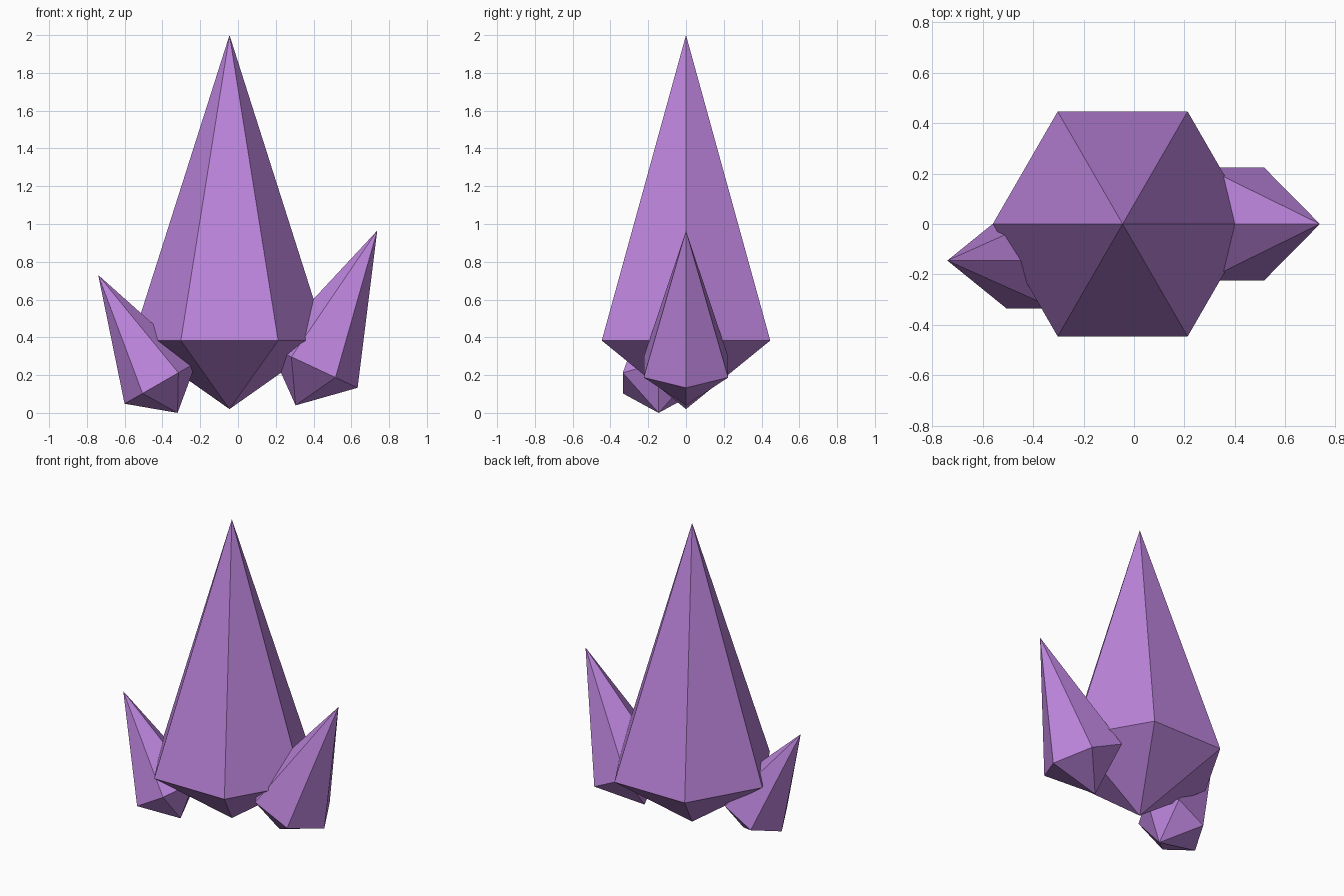
import bpy
import bmesh
from math import cos, sin, pi
from mathutils import Vector

cube = bpy.data.objects.get("Cube")
if cube:
    bpy.data.objects.remove(cube, do_unlink=True)

# Single crystal colour
purple = bpy.data.materials.new("crystal_purple")
purple.use_nodes = True
colour = (0.50, 0.23, 0.71, 1.0)
purple.diffuse_color = colour
purple.node_tree.nodes["Principled BSDF"].inputs["Base Color"].default_value = colour


def crystal(name, base, tip, girdle, radius, sides=6):
    """Faceted spike: a hexagonal girdle at distance `girdle` from base to tip."""
    base, tip = Vector(base), Vector(tip)
    axis = (tip - base).normalized()
    depth = Vector((0, 1, 0))
    across = depth.cross(axis)
    centre = base + axis * girdle

    bm = bmesh.new()
    low, high = bm.verts.new(base), bm.verts.new(tip)
    ring = []
    for i in range(sides):
        a = 2 * pi * i / sides
        ring.append(bm.verts.new(centre + radius * (across * cos(a) + depth * sin(a))))
    for i in range(sides):
        a, b = ring[i], ring[(i + 1) % sides]
        bm.faces.new((a, b, high))
        bm.faces.new((b, a, low))
    bmesh.ops.recalc_face_normals(bm, faces=bm.faces)

    mesh = bpy.data.meshes.new(name)
    bm.to_mesh(mesh)
    bm.free()
    mesh.materials.append(purple)
    obj = bpy.data.objects.new(name, mesh)
    bpy.context.collection.objects.link(obj)
    return obj


# Tall upright spike with two small ones leaning outwards
crystal("main_crystal", (-0.045, 0, 0.02), (-0.045, 0, 2.0), 0.363, 0.515)
crystal("left_crystal", (0.305, 0, 0.04), (0.737, 0, 0.965), 0.223, 0.258)
crystal("right_crystal", (-0.32, -0.145, 0.0), (-0.74, -0.145, 0.73), 0.182, 0.219)
